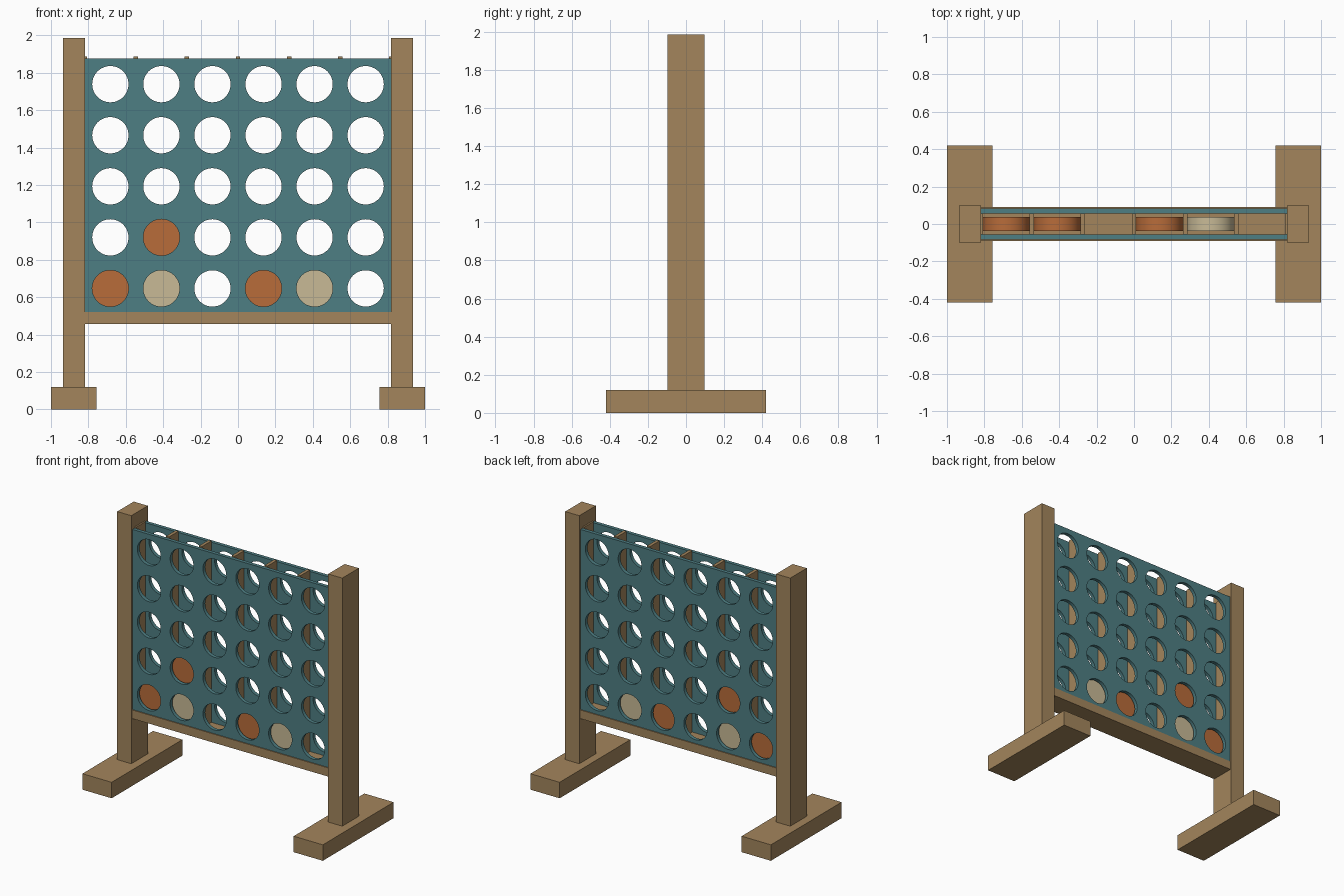
import bpy
import bmesh
from math import cos, sin, pi, radians
from mathutils import Matrix

cube = bpy.data.objects.get("Cube")
if cube:
    bpy.data.objects.remove(cube, do_unlink=True)

STEP = 0.273          # spacing of columns and rows
COLS, ROWS = 6, 5
HALF = STEP * COLS / 2
BASE, TOP = 0.522, 1.876
HOLE_R, DISC_R = 0.097, 0.125


def material(name, rgb):
    m = bpy.data.materials.new(name)
    m.use_nodes = True
    m.diffuse_color = (*rgb, 1)
    m.node_tree.nodes["Principled BSDF"].inputs["Base Color"].default_value = (*rgb, 1)
    return m


wood = material("wood", (0.366, 0.235, 0.107))
teal = material("teal", (0.076, 0.209, 0.227))
orange = material("orange", (0.479, 0.150, 0.042))
cream = material("cream", (0.578, 0.491, 0.305))


def add_mesh(name, bm, mat, smooth=False):
    bmesh.ops.recalc_face_normals(bm, faces=bm.faces)
    mesh = bpy.data.meshes.new(name)
    bm.to_mesh(mesh)
    bm.free()
    mesh.materials.clear()
    mesh.materials.append(mat)
    obj = bpy.data.objects.new(name, mesh)
    bpy.context.collection.objects.link(obj)
    if smooth:
        bpy.ops.object.select_all(action="DESELECT")
        obj.select_set(True)
        bpy.context.view_layer.objects.active = obj
        bpy.ops.object.shade_smooth_by_angle(angle=radians(30))
    return obj


def box(name, x, y, z, mat):
    """Box from (low, high) ranges on each axis."""
    bm = bmesh.new()
    bmesh.ops.create_cube(bm, size=1)
    for v in bm.verts:
        v.co = [r[0] if c < 0 else r[1] for c, r in zip(v.co, (x, y, z))]
    return add_mesh(name, bm, mat)


def cell(col, row):
    return (col + 0.5) * STEP - HALF, 0.647 + row * STEP


def panel(name, y):
    """Filled outline with round holes, extruded and stood upright."""
    curve = bpy.data.curves.new(name + "_outline", "CURVE")
    curve.dimensions = "2D"
    curve.fill_mode = "BOTH"
    curve.extrude = 0.0135

    def loop(points):
        s = curve.splines.new("POLY")
        s.points.add(len(points) - 1)
        for p, (px, pz) in zip(s.points, points):
            p.co = (px, pz, 0, 1)
        s.use_cyclic_u = True

    loop([(-HALF, BASE), (HALF, BASE), (HALF, TOP), (-HALF, TOP)])
    n = 48
    for col in range(COLS):
        for row in range(ROWS):
            cx, cz = cell(col, row)
            loop([(cx + HOLE_R * cos(2 * pi * i / n), cz + HOLE_R * sin(2 * pi * i / n))
                  for i in range(n)])
    temp = bpy.data.objects.new(name + "_outline", curve)
    bpy.context.collection.objects.link(temp)
    deps = bpy.context.evaluated_depsgraph_get()
    mesh = bpy.data.meshes.new_from_object(temp.evaluated_get(deps))
    bm = bmesh.new()
    bm.from_mesh(mesh)
    bpy.data.objects.remove(temp, do_unlink=True)
    bpy.data.meshes.remove(mesh)
    bmesh.ops.remove_doubles(bm, verts=bm.verts, dist=0.0001)
    bm.transform(Matrix.Translation((0, y, 0)) @ Matrix.Rotation(pi / 2, 4, "X"))
    return add_mesh(name, bm, teal, smooth=True)


def disc(name, col, row, mat):
    cx, cz = cell(col, row)
    bm = bmesh.new()
    bmesh.ops.create_cone(bm, cap_ends=True, segments=64, radius1=DISC_R,
                          radius2=DISC_R, depth=0.076)
    bm.transform(Matrix.Translation((cx, 0, cz)) @ Matrix.Rotation(pi / 2, 4, "X"))
    return add_mesh(name, bm, mat, smooth=True)


# Posts and feet
for side, s in (("left", 1), ("right", -1)):
    box(side + "_post", sorted((s * 0.819, s * 0.936)), (-0.098, 0.098), (0.12, 1.985), wood)
    box(side + "_foot", sorted((s * 0.757, s)), (-0.42, 0.42), (0, 0.12), wood)

# Bottom rail
box("bottom_rail", (-HALF, HALF), (-0.09, 0.09), (0.457, BASE), wood)

# Front and back panels
panel("front_panel", -0.0695)
panel("back_panel", 0.0695)

# Column dividers
for k in range(COLS + 1):
    x = k * STEP - HALF
    box(f"divider_{k + 1}", (x - 0.012, x + 0.012), (-0.056, 0.056), (BASE, 1.886), wood)

# Playing discs
for i, (col, row, mat) in enumerate([(0, 0, orange), (1, 0, cream), (1, 1, orange),
                                     (3, 0, orange), (4, 0, cream)]):
    disc(f"{mat.name}_disc_{i + 1}", col, row, mat)
